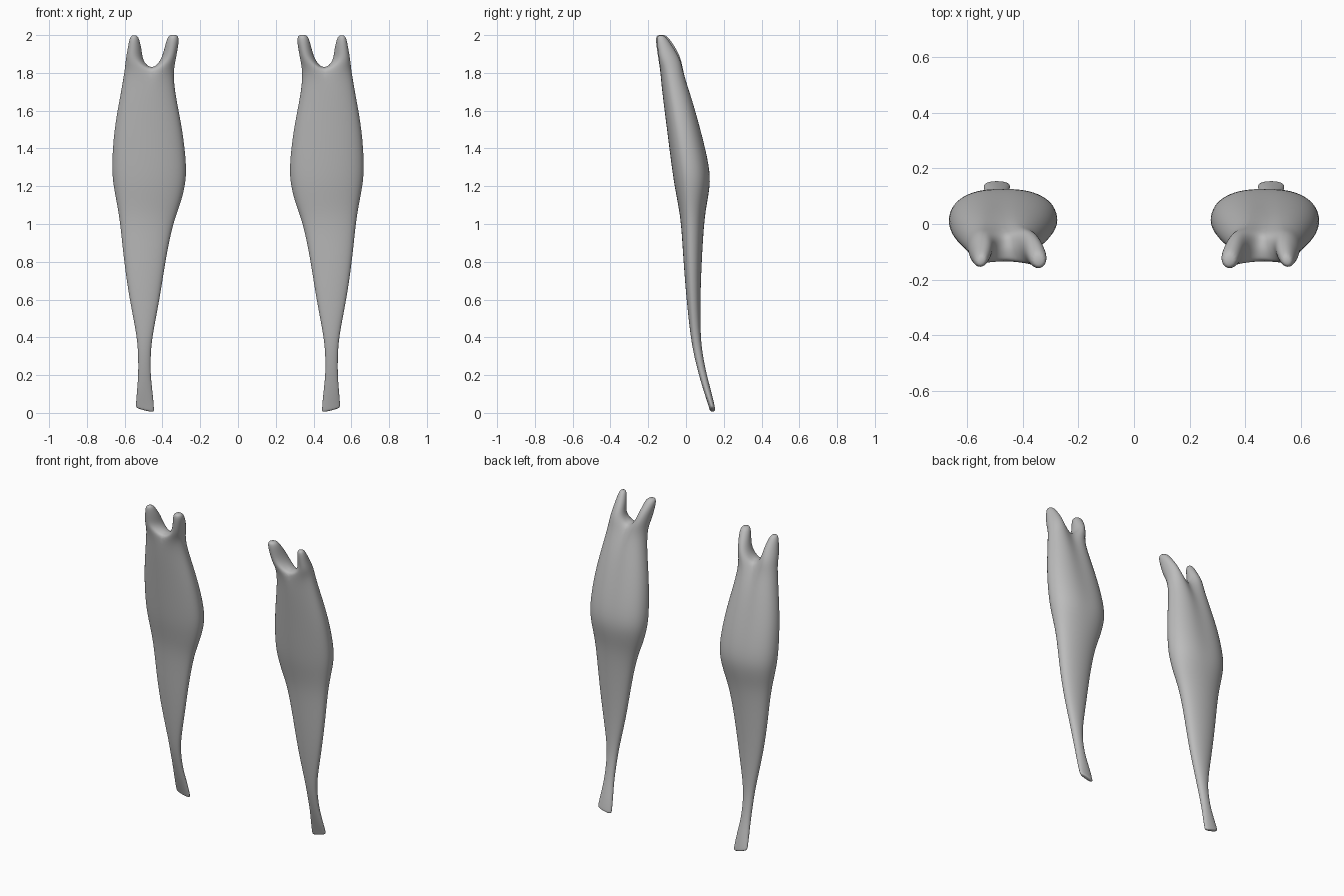
import bpy, bmesh
from math import sin, cos, pi, radians, exp

if "Cube" in bpy.data.objects:
    bpy.data.objects.remove(bpy.data.objects["Cube"], do_unlink=True)

grey = bpy.data.materials.new("muscle grey")
grey.use_nodes = True
colour = (0.5, 0.5, 0.5, 1)
grey.diffuse_color = colour
grey.node_tree.nodes["Principled BSDF"].inputs["Base Color"].default_value = colour

SIDES = 16
# belly sections: z, inner x, outer x, front y, back y, back groove
SECTIONS = [
    (0.0, .445, .54, .126, .156, 0), (.015, .443, .542, .123, .154, 0),
    (.1, .45, .537, .098, .138, 0), (.2, .463, .528, .068, .11, 0),
    (.3, .462, .529, .043, .09, 0), (.4, .455, .534, .024, .077, 0),
    (.6, .413, .576, .002, .076, 0), (.8, .383, .606, -.014, .084, 0),
    (1.0, .343, .626, -.026, .096, 0), (1.1, .303, .643, -.042, .11, 0),
    (1.2, .275, .664, -.062, .134, .005), (1.3, .266, .674, -.077, .136, .01),
    (1.5, .289, .661, -.102, .09, .015), (1.68, .328, .626, -.125, .04, .02),
    (1.79, .34, .607, -.137, .005, .04),
]
# horn sections: z, centre x, centre y, half width, half depth, turn in degrees
OUTER_HORN = [(1.86, .551, -.083, .046, .062, 20), (1.92, .547, -.103, .037, .05, 25),
              (1.975, .549, -.125, .027, .033, 25), (2.0, .549, -.133, .016, .019, 25)]
INNER_HORN = [(1.86, .371, -.083, .04, .064, -10), (1.92, .356, -.1, .036, .056, -10),
              (1.975, .345, -.122, .035, .04, -10), (2.003, .342, -.132, .022, .025, -10)]


def bridge(bm, a, b):
    n = len(a)
    for i in range(n):
        bm.faces.new((a[i], a[(i + 1) % n], b[(i + 1) % n], b[i]))


def belly_ring(bm, side, section):
    z, x0, x1, front, back, groove = section
    cx, hx = (x0 + x1) / 2, (x1 - x0) / 2
    mid = front + (back - front) * 0.42
    ring = []
    for k in range(SIDES):
        t = 2 * pi * k / SIDES
        c, s = cos(t), sin(t)
        depth = (back - mid) if s > 0 else (mid - front)
        y = mid + depth * (1 if s > 0 else -1) * abs(s) ** 0.85
        if s > 0:
            y -= groove * exp(-(c / 0.3) ** 2)
        tilt = 0.012 * (1 + c) if z < 0.05 else 0
        ring.append(bm.verts.new((side * (cx + hx * c), y, z + tilt)))
    return ring


def add_horn(bm, side, base, sections, start):
    ring, n = base, len(base)
    for z, cx, cy, hx, hy, turn in sections:
        r = radians(turn)
        new = []
        for j in range(n):
            t = radians(start) + 2 * pi * j / n
            u, v = hx * cos(t), hy * sin(t)
            new.append(bm.verts.new((side * (cx + u * cos(r) - v * sin(r)),
                                     cy + u * sin(r) + v * cos(r), z)))
        bridge(bm, ring, new)
        ring = new
    bm.faces.new(ring)


def build_calf(name, side):
    bm = bmesh.new()
    # tapering belly from the tendon up
    rings = [belly_ring(bm, side, s) for s in SECTIONS]
    bm.faces.new(rings[0])
    for a, b in zip(rings, rings[1:]):
        bridge(bm, a, b)
    top = rings[-1]
    back, front = top[4], top[12]
    # saddle between the two heads
    web = []
    for f in (.25, .5, .75):
        p = back.co.lerp(front.co, f)
        p.x, p.z = side * .455, 1.79 + .03 * sin(pi * f)
        web.append(bm.verts.new(p))
    back.co.x = front.co.x = side * .46
    back.co.z = front.co.z = 1.8
    # the two heads
    add_horn(bm, side, top[12:] + top[:5] + web, OUTER_HORN, -120)
    add_horn(bm, side, top[4:13] + web[::-1], INNER_HORN, 60)
    bmesh.ops.recalc_face_normals(bm, faces=bm.faces)
    for f in bm.faces:
        f.smooth = True
    mesh = bpy.data.meshes.new(name)
    bm.to_mesh(mesh)
    bm.free()
    mesh.materials.append(grey)
    obj = bpy.data.objects.new(name, mesh)
    bpy.context.collection.objects.link(obj)
    sub = obj.modifiers.new("smooth", "SUBSURF")
    sub.levels = sub.render_levels = 2


build_calf("left_calf_muscle", 1)
build_calf("right_calf_muscle", -1)
